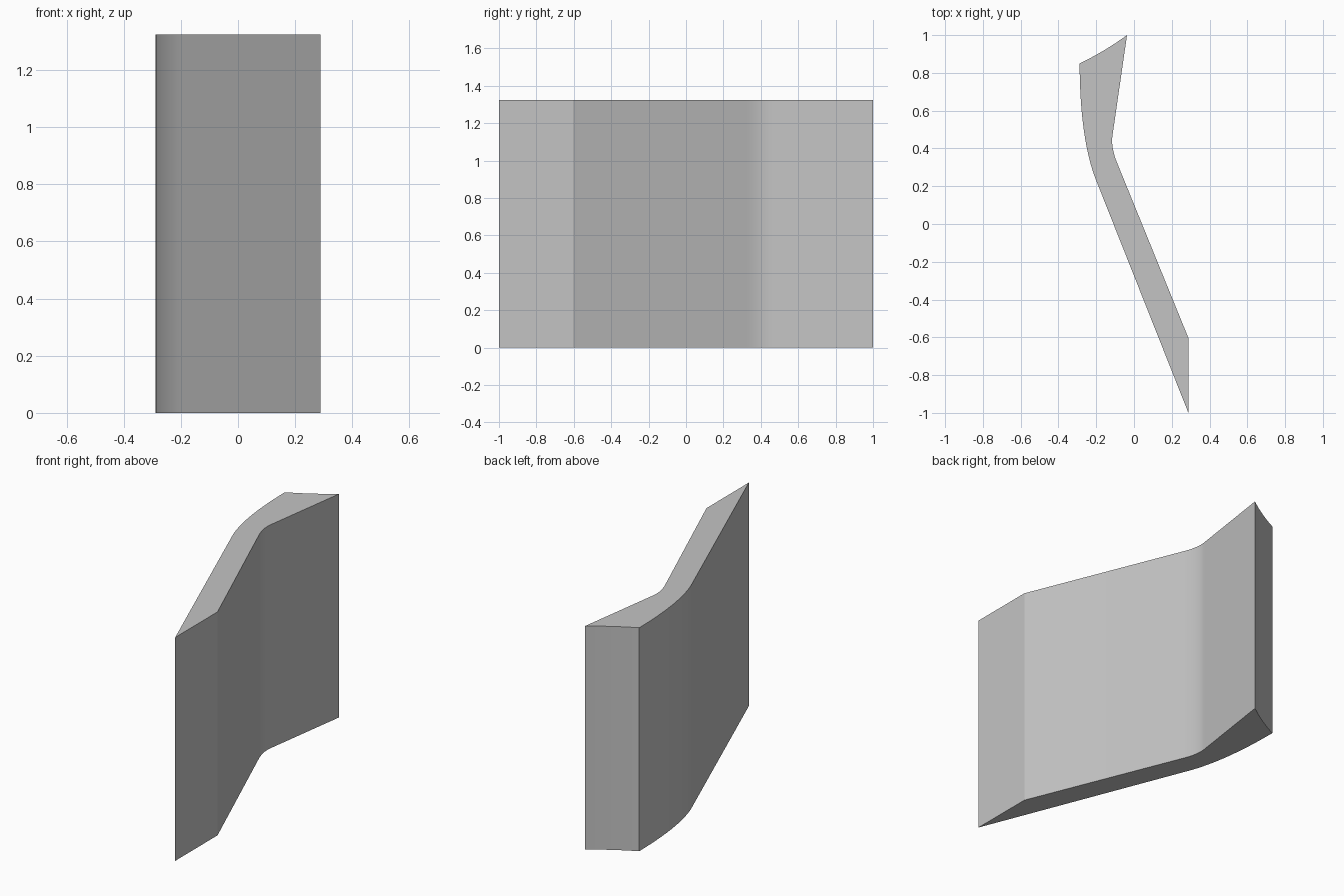
import bpy
import bmesh
import math
from mathutils import Vector

cube = bpy.data.objects.get("Cube")
if cube:
    bpy.data.objects.remove(cube, do_unlink=True)

HEIGHT = 1.325


def bend(start, control, end, steps):
    """Points along a quadratic curve, both ends included."""
    a, b, c = Vector(start), Vector(control), Vector(end)
    ts = [i / steps for i in range(steps + 1)]
    return [a * (1 - t) ** 2 + b * 2 * t * (1 - t) + c * t * t for t in ts]


# Plain grey material
grey = bpy.data.materials.new("plain grey")
grey.use_nodes = True
colour = (0.55, 0.55, 0.55, 1)
grey.diffuse_color = colour
grey.node_tree.nodes["Principled BSDF"].inputs["Base Color"].default_value = colour

# Outline of the bent panel, counter-clockwise from the front tip
outline = [Vector((0.288, -1.0)), Vector((0.288, -0.603))]
outline += bend((-0.088, 0.32), (-0.125, 0.41), (-0.113, 0.475), 10)    # inner bend
outline += bend((-0.037, 1.0), (-0.155, 0.914), (-0.288, 0.85), 8)      # back end
outline += bend((-0.288, 0.85), (-0.286, 0.445), (-0.2, 0.23), 16)[1:]  # outer bend

# Extrude the outline upward
bm = bmesh.new()
base = bm.faces.new([bm.verts.new((p.x, p.y, 0)) for p in outline])
top = bmesh.ops.extrude_face_region(bm, geom=[base], use_keep_orig=True)["geom"]
for v in top:
    if isinstance(v, bmesh.types.BMVert):
        v.co.z = HEIGHT
bmesh.ops.recalc_face_normals(bm, faces=bm.faces)
mesh = bpy.data.meshes.new("bent_panel")
bm.to_mesh(mesh)
bm.free()
mesh.materials.append(grey)

panel = bpy.data.objects.new("bent_panel", mesh)
bpy.context.collection.objects.link(panel)
bpy.ops.object.select_all(action="DESELECT")
panel.select_set(True)
bpy.context.view_layer.objects.active = panel
bpy.ops.object.shade_smooth_by_angle(angle=math.radians(20))
